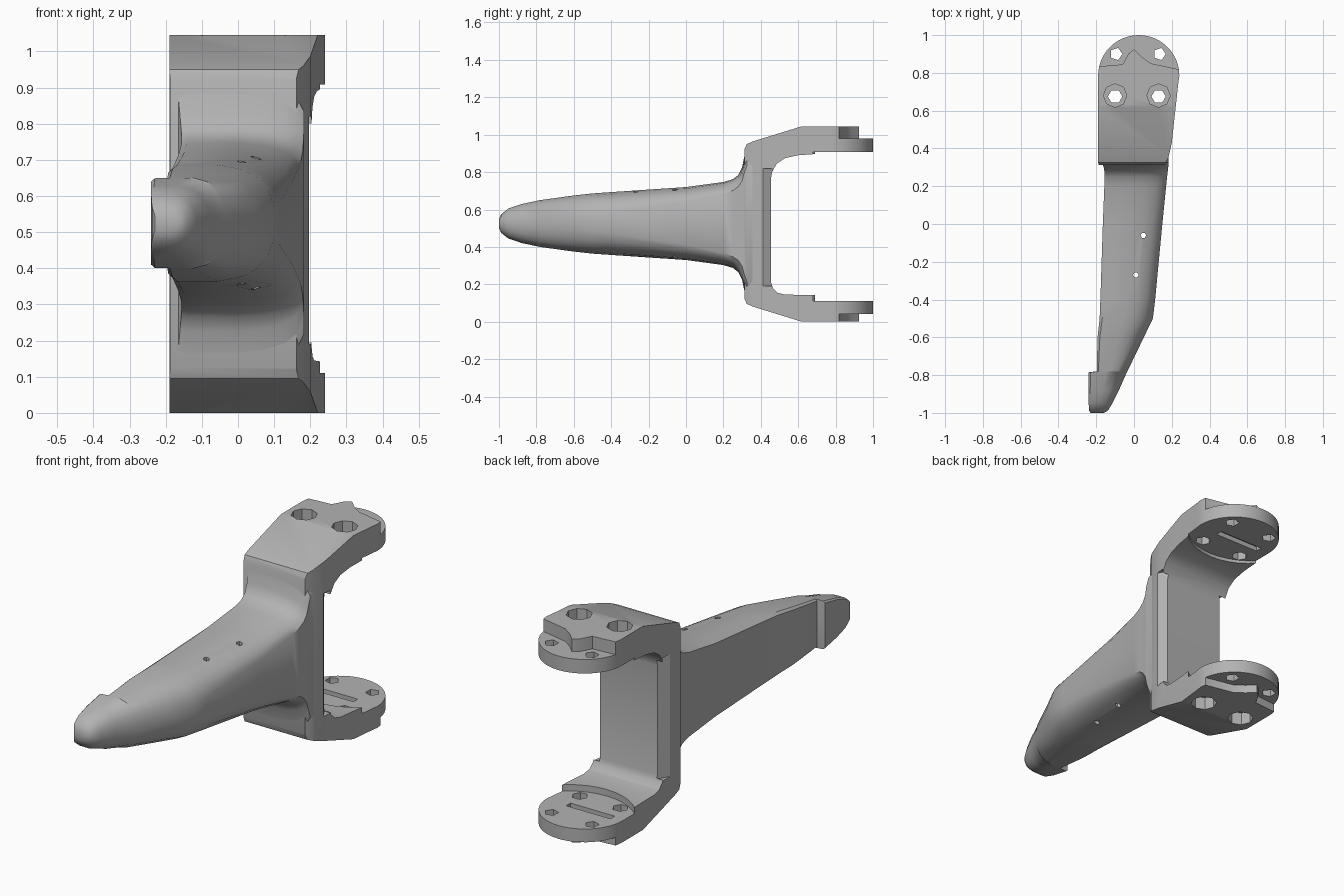
import bpy, bmesh, math
from mathutils import Vector

cube = bpy.data.objects.get("Cube")
if cube:
    bpy.data.objects.remove(cube, do_unlink=True)

grey = bpy.data.materials.new("plain_grey")
grey.use_nodes = True
grey.diffuse_color = (0.45, 0.45, 0.45, 1)
grey.node_tree.nodes["Principled BSDF"].inputs["Base Color"].default_value = (0.45, 0.45, 0.45, 1)


def make(name, bm):
    bmesh.ops.recalc_face_normals(bm, faces=bm.faces)
    mesh = bpy.data.meshes.new(name)
    bm.to_mesh(mesh)
    bm.free()
    mesh.materials.append(grey)
    obj = bpy.data.objects.new(name, mesh)
    bpy.context.collection.objects.link(obj)
    return obj


def prism(name, points, offset):
    """Extrude a flat outline of 3D points along offset."""
    bm = bmesh.new()
    face = bm.faces.new([bm.verts.new(p) for p in points])
    out = bmesh.ops.extrude_face_region(bm, geom=[face])
    new = [v for v in out["geom"] if isinstance(v, bmesh.types.BMVert)]
    bmesh.ops.translate(bm, verts=new, vec=Vector(offset))
    return make(name, bm)


def upright(name, outline, low, high):
    return prism(name, [(x, y, low) for x, y in outline], (0, 0, high - low))


def ring(cx, cy, r, n, start=0.0, sweep=2 * math.pi):
    return [(cx + r * math.cos(start + sweep * i / n),
             cy + r * math.sin(start + sweep * i / n)) for i in range(n)]


def carve(obj, cutter, operation="DIFFERENCE"):
    mod = obj.modifiers.new("carve", "BOOLEAN")
    mod.operation = operation
    mod.solver = "EXACT"
    mod.object = cutter
    bpy.context.view_layer.objects.active = obj
    bpy.ops.object.modifier_apply(modifier=mod.name)
    bpy.data.objects.remove(cutter, do_unlink=True)


def smooth(obj, angle):
    bpy.ops.object.select_all(action="DESELECT")
    obj.select_set(True)
    bpy.context.view_layer.objects.active = obj
    bpy.ops.object.shade_smooth_by_angle(angle=math.radians(angle))


# Bracket: C-shaped side profile, trimmed to its plan outline
TOP, MID = 1.045, 0.525
outer = [(1.1, TOP), (0.62, TOP), (0.36, 0.965), (0.325, 0.95), (0.312, 0.92)]
inner_low = [(0.455, 0.21), (0.465, 0.18), (0.49, 0.155), (0.53, 0.145), (1.1, 0.135)]
inner_high = [(1.1, 0.905), (0.78, 0.903), (0.6, 0.89), (0.53, 0.875), (0.485, 0.845),
              (0.46, 0.80), (0.455, 0.77)]
profile = outer + [(y, TOP - z) for y, z in reversed(outer)] + inner_low[::-1] + inner_high[::-1]
bracket = prism("bracket", [(-0.4, y, z) for y, z in profile], (0.8, 0, 0))
plan = [(-0.19, 0.33), (-0.175, 0.2), (0.155, 0.2), (0.162, 0.315), (0.182, 0.35), (0.2, 0.43),
        (0.235, 0.75)]
plan += ring(0.025, 0.785, 0.215, 24, 0, math.pi) + [(-0.19, 0.785)]
carve(bracket, upright("plan_trim", plan, -0.2, 1.3), "INTERSECT")

# Chamfered upright edges on the inside of the wall
for edge, side in ((-0.19, -1), (0.203, 1)):
    corner = [(edge, 0.4), (edge - side * 0.035, 0.46), (edge + side * 0.05, 0.46)]
    carve(bracket, upright("chamfer_cutter", corner, 0.19, 0.82))

# Pointed step on the outside of both ears
step = [(-0.3, 0.82), (-0.18, 0.835), (-0.06, 0.845), (-0.03, 0.9), (0, 0.925), (0.04, 0.885),
        (0.09, 0.85), (0.23, 0.82), (0.3, 0.81), (0.3, 1.2), (-0.3, 1.2)]
for low, high in ((0.98, 1.2), (-0.2, 0.042)):
    carve(bracket, upright("step_cutter", step, low, high))

# Round recess and shallow slot on the inside of both ears
carve(bracket, upright("recess_cutter", ring(0.025, 0.92, 0.315, 40), 0.11, 0.908))
slot = [(-0.13, 0.765), (0.12, 0.765), (0.12, 0.8), (-0.13, 0.8)]
carve(bracket, upright("slot_cutter", slot, 0.085, 0.932))

# Bolt holes, with wide countersinks on the outside
for x in (-0.1, 0.13):
    carve(bracket, upright("bolt_cutter", ring(x, 0.675, 0.038, 6), -0.2, 1.3))
    for low, high in ((0.97, 1.2), (-0.2, 0.065)):
        carve(bracket, upright("countersink_cutter", ring(x, 0.68, 0.062, 8), low, high))
    carve(bracket, upright("rear_hole_cutter", ring(x + 0.005, 0.9, 0.034, 5), -0.2, 1.3))
smooth(bracket, 28)

# Arm: lofted sections, flat on one side, rounded on the other, squarer towards the wall
stations = [  # y, x min, x max, half height
    (-1.0, -0.23, -0.16, 0.022), (-0.988, -0.238, -0.138, 0.05), (-0.95, -0.24, -0.115, 0.08),
    (-0.88, -0.24, -0.08, 0.104), (-0.785, -0.24, -0.038, 0.124), (-0.78, -0.197, -0.035, 0.125),
    (-0.6, -0.193, 0.052, 0.15), (-0.5, -0.182, 0.1, 0.161), (-0.4, -0.178, 0.112, 0.168),
    (0.0, -0.165, 0.15, 0.195), (0.2, -0.157, 0.17, 0.222), (0.25, -0.156, 0.175, 0.237),
    (0.28, -0.157, 0.179, 0.26), (0.3, -0.16, 0.181, 0.3), (0.311, -0.165, 0.183, 0.355),
    (0.325, -0.168, 0.183, 0.405), (0.36, -0.168, 0.183, 0.41)]
half = [(0, 0.93), (0.05, 1), (0.45, 1), (0.68, 0.92), (0.84, 0.76), (0.94, 0.52), (1, 0.2)]
bm = bmesh.new()
loops = []
for y, x0, x1, h in stations:
    square = min(max((y + 0.6) * 0.8, 0), 0.7)
    upper = [(u, v + (1 - v) * square) for u, v in half]
    section = upper + [(u, -v) for u, v in reversed(upper)]
    loops.append([bm.verts.new((x0 + (x1 - x0) * u, y, MID + h * v)) for u, v in section])
n = len(loops[0])
for a, b in zip(loops, loops[1:]):
    for i in range(n):
        j = (i + 1) % n
        bm.faces.new((a[i], a[j], b[j], b[i]))
bm.faces.new(loops[0])
bm.faces.new(loops[-1][::-1])
arm = make("arm", bm)

# Pin holes through the arm
for x, y in ((0.05, -0.06), (0.01, -0.27)):
    carve(arm, upright("pin_cutter", ring(x, y, 0.015, 6), -0.2, 1.3))
smooth(arm, 35)
